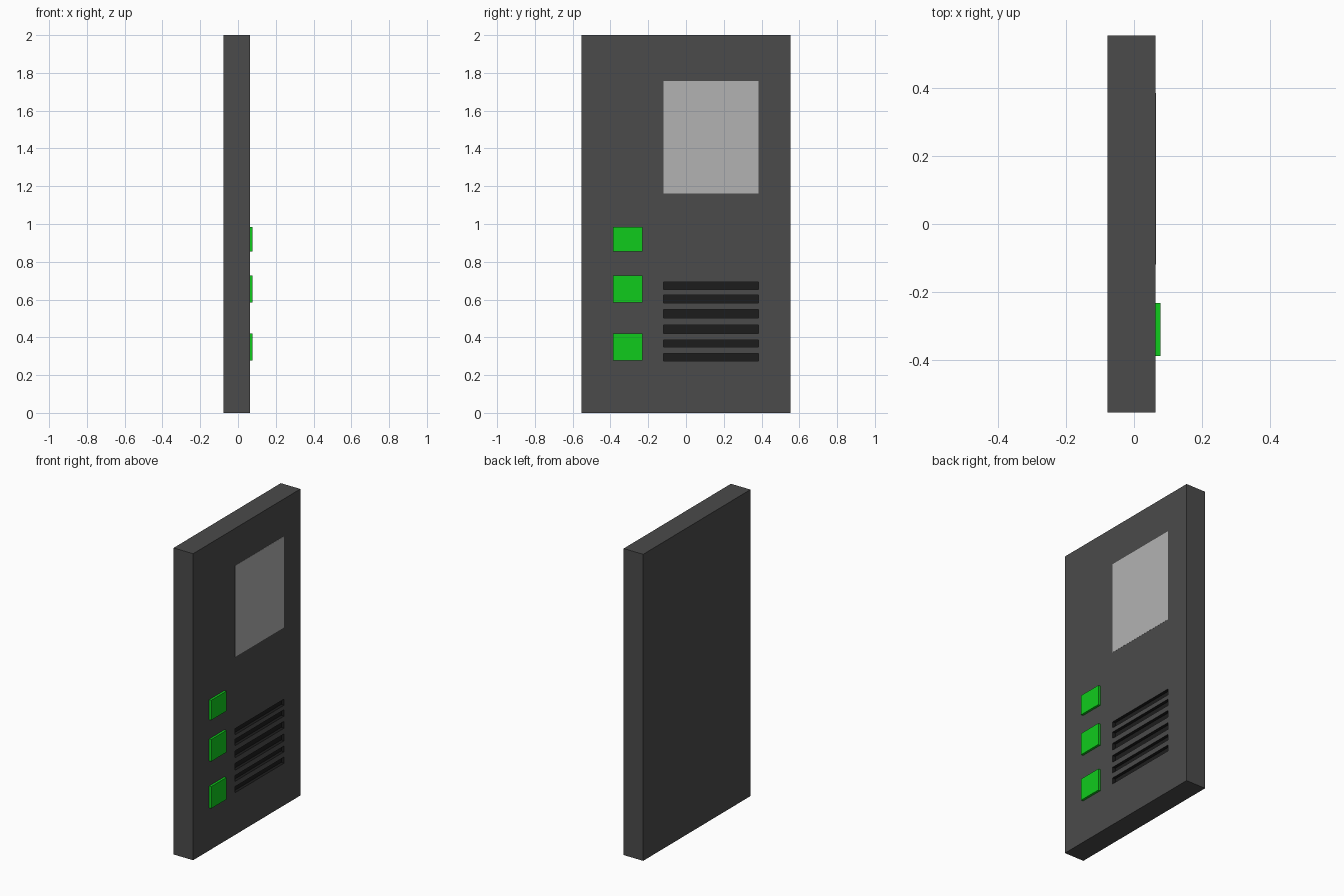
import bpy, bmesh
from mathutils import Vector

if "Cube" in bpy.data.objects:
    bpy.data.objects.remove(bpy.data.objects["Cube"])

BACK, FACE, BUTTON_TOP = -0.078, 0.063, 0.078
HALF_W, HEIGHT = 0.553, 2.0
SLOT_DEPTH = 0.02


def material(name, rgb):
    mat = bpy.data.materials.new(name)
    mat.diffuse_color = (*rgb, 1)
    mat.use_nodes = True
    mat.node_tree.nodes["Principled BSDF"].inputs["Base Color"].default_value = mat.diffuse_color
    return mat


def add_object(name, bm, *mats):
    bmesh.ops.recalc_face_normals(bm, faces=bm.faces)
    mesh = bpy.data.meshes.new(name)
    bm.to_mesh(mesh)
    bm.free()
    for mat in mats:
        mesh.materials.append(mat)
    obj = bpy.data.objects.new(name, mesh)
    bpy.context.collection.objects.link(obj)
    return obj


def box(x, y, z):
    """Box bmesh from (min, max) pairs."""
    bm = bmesh.new()
    bmesh.ops.create_cube(bm, size=1)
    for v in bm.verts:
        v.co = Vector([lo + (c + 0.5) * (hi - lo) for c, (lo, hi) in zip(v.co, (x, y, z))])
    return bm


dark = material("dark_casing", (0.07, 0.07, 0.07))
black = material("slot_black", (0.012, 0.012, 0.012))
pale = material("pale_screen", (0.45, 0.45, 0.45))
green = material("button_green", (0.005, 0.6, 0.012))

# Casing: slab whose front is cut along the slot outlines
slot_y = (-0.119, 0.385)
slots_z = [(0.275, 0.315), (0.349, 0.387), (0.421, 0.466),
           (0.503, 0.548), (0.582, 0.624), (0.653, 0.693)]
bm = box((BACK, FACE), (-HALF_W, HALF_W), (0, HEIGHT))
cuts = [((0, y, 0), (0, 1, 0)) for y in slot_y]
cuts += [((0, 0, z), (0, 0, 1)) for pair in slots_z for z in pair]
for co, no in cuts:
    front = [f for f in bm.faces if f.calc_center_median().x > FACE - 1e-4]
    geom = front + list({e for f in front for e in f.edges}) + list({v for f in front for v in f.verts})
    bmesh.ops.bisect_plane(bm, geom=geom, plane_co=co, plane_no=no, dist=1e-5)

# Speaker slots: push the slot cells inward
bm.normal_update()
cells = []
for f in bm.faces:
    c = f.calc_center_median()
    if (c.x > FACE - 1e-4 and slot_y[0] < c.y < slot_y[1]
            and any(lo < c.z < hi for lo, hi in slots_z)):
        cells.append(f)
for f in cells:
    floor = bmesh.ops.extrude_discrete_faces(bm, faces=[f])["faces"][0]
    bmesh.ops.translate(bm, verts=floor.verts, vec=(-SLOT_DEPTH, 0, 0))
    floor.material_index = 1
    for e in floor.edges:
        for side in e.link_faces:
            side.material_index = 1
add_object("casing", bm, dark, black)

# Screen: pane flush with the casing front
add_object("screen", box((FACE - 0.01, FACE + 0.0008), (-0.119, 0.384), (1.161, 1.756)), pale)

# Buttons: column of three raised blocks
for i, z in enumerate([(0.278, 0.421), (0.585, 0.728), (0.854, 0.984)]):
    add_object(f"button_{i + 1}", box((FACE - 0.005, BUTTON_TOP), (-0.387, -0.231), z), green)
